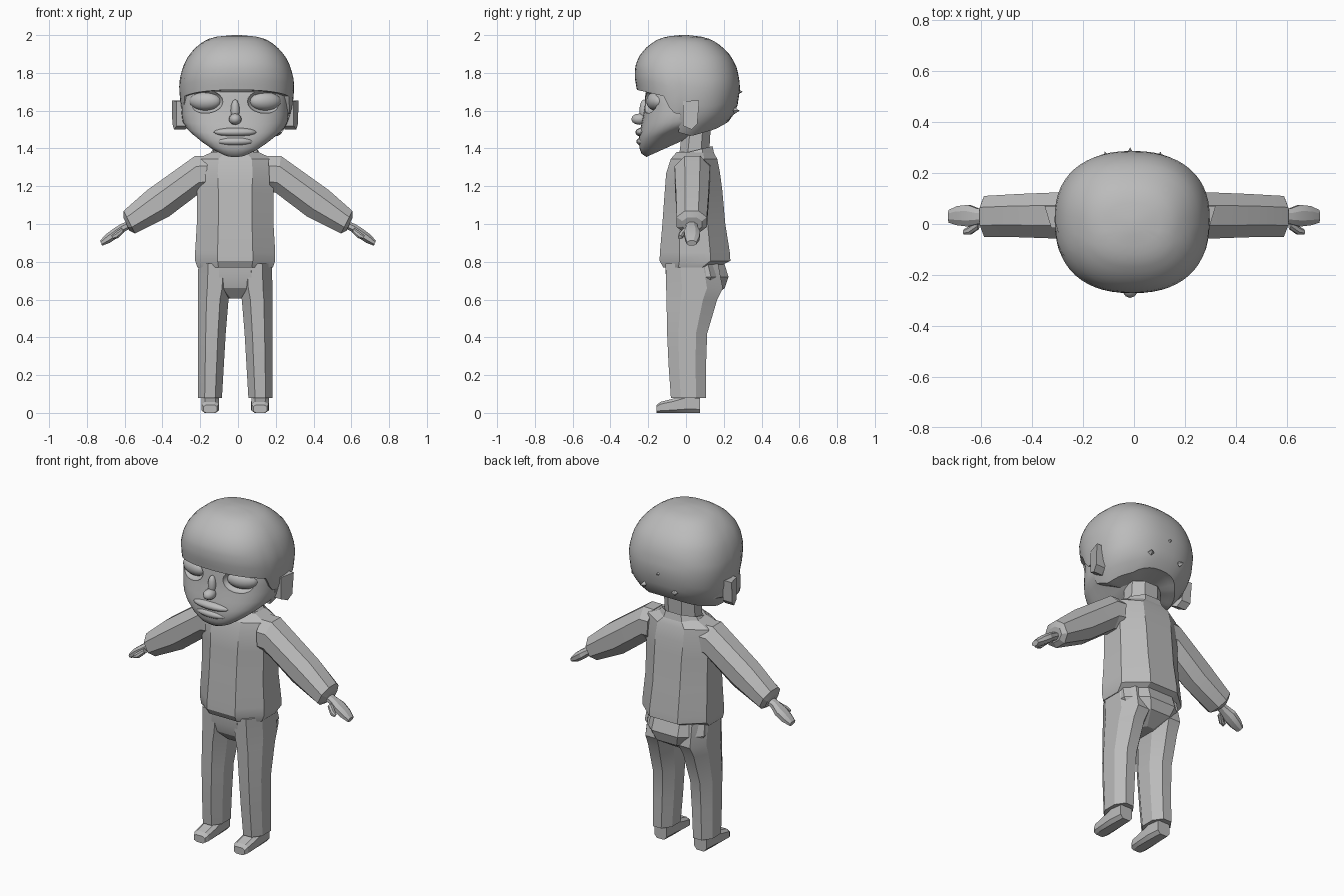
import bpy, bmesh, math
from mathutils import Vector, Matrix

if "Cube" in bpy.data.objects:
    bpy.data.objects.remove(bpy.data.objects["Cube"])

CX = -0.015  # body centre line
grey = bpy.data.materials.new("plain grey")
grey.diffuse_color = (0.5, 0.5, 0.5, 1)
grey.use_nodes = True
grey.node_tree.nodes["Principled BSDF"].inputs["Base Color"].default_value = grey.diffuse_color


def finish(name, bm, angle):
    bmesh.ops.recalc_face_normals(bm, faces=bm.faces)
    me = bpy.data.meshes.new(name)
    bm.to_mesh(me)
    bm.free()
    me.materials.append(grey)
    ob = bpy.data.objects.new(name, me)
    bpy.context.collection.objects.link(ob)
    shade(ob, angle)
    return ob


def shade(ob, angle):
    me = ob.data
    me.polygons.foreach_set("use_smooth", [angle > 0] * len(me.polygons))
    if angle > 0:
        me.set_sharp_from_angle(angle=math.radians(angle))


def loft(name, rings, angle=20):
    """Skin closed rings of points and cap both ends."""
    bm = bmesh.new()
    vs = [[bm.verts.new(p) for p in r] for r in rings]
    n = len(vs[0])
    for a, b in zip(vs, vs[1:]):
        for i in range(n):
            j = (i + 1) % n
            bm.faces.new((a[i], a[j], b[j], b[i]))
    bm.faces.new(vs[0])
    bm.faces.new(vs[-1])
    return finish(name, bm, angle)


def octagon(c=0.28):
    return [(c, 0), (1 - c, 0), (1, c), (1, 1 - c), (1 - c, 1), (c, 1), (0, 1 - c), (0, c)]


def flat_ring(z, x0, x1, y0, y1, tilt=0.0):
    """Chamfered rectangle lying in xy."""
    return [(x0 + (x1 - x0) * u, y0 + (y1 - y0) * v, z + tilt * (y1 - y0) * v) for u, v in octagon()]


def limb_ring(s, xt, zt, xb, zb, y0, y1):
    """Chamfered section between a top and a bottom point, on side s."""
    return [(s * (xb + (xt - xb) * u), y0 + (y1 - y0) * v, zb + (zt - zb) * u) for u, v in octagon()]


def interp(t, table, k=1):
    if t <= table[0][0]:
        return table[0][k]
    for a, b in zip(table, table[1:]):
        if t <= b[0]:
            return a[k] + (b[k] - a[k]) * (t - a[0]) / (b[0] - a[0])
    return table[-1][k]


def power(v, p):
    return math.copysign(abs(v) ** p, v)


def oval(name, loc, scale, rot=0.0, seg=20):
    bm = bmesh.new()
    m = Matrix.Translation(loc) @ Matrix.Rotation(rot, 4, 'Z') @ Matrix.Diagonal((*scale, 1))
    bmesh.ops.create_uvsphere(bm, u_segments=seg, v_segments=seg // 2, radius=1, matrix=m)
    return finish(name, bm, 60)


# Head: oval rings, tilted up toward the back at the jaw
HEAD = [  # z, half width, front y, back y, tilt
    (1.355, .08, -.21, .0, .45), (1.372, .14, -.235, .08, .42), (1.40, .19, -.246, .12, .38),
    (1.44, .235, -.25, .16, .28), (1.48, .262, -.246, .18, .17), (1.53, .278, -.236, .2, .06),
    (1.58, .283, -.226, .2, 0), (1.63, .283, -.218, .2, 0), (1.68, .28, -.216, .2, 0),
    (1.74, .26, -.205, .2, 0), (1.80, .2, -.15, .15, 0)]
rings = []
for z, hx, yf, yb, tilt in HEAD:
    ring = []
    for i in range(40):
        a = 2 * math.pi * i / 40
        y = (yf + yb) / 2 + (yb - yf) / 2 * power(math.sin(a), .8)
        ring.append((CX + hx * power(math.cos(a), .8), y, z + tilt * (y - yf)))
    rings.append(ring)
head = loft("head", rings, 35)

# Eyes set in carved sockets
for s, side in ((-1, "right"), (1, "left")):
    cutter = oval(side + "_socket_cutter", (CX + s * .158, -.198, 1.648), (.098, .045, .062), s * .3)
    mod = head.modifiers.new("socket", 'BOOLEAN')
    mod.operation, mod.solver, mod.object = 'DIFFERENCE', 'EXACT', cutter
    bpy.context.view_layer.objects.active = head
    bpy.ops.object.modifier_apply(modifier=mod.name)
    bpy.data.objects.remove(cutter)
    oval(side + "_eye", (CX + s * .158, -.158, 1.65), (.088, .048, .05), s * .3)
shade(head, 35)

# Nose and lips
oval("nose", (CX, -.245, 1.555), (.034, .045, .03), seg=12)
oval("nose_bridge", (CX, -.222, 1.60), (.024, .025, .06), seg=12)
oval("upper_lip", (CX, -.232, 1.486), (.115, .036, .024), seg=16)
oval("lower_lip", (CX, -.228, 1.437), (.10, .035, .024), seg=16)

# Hair: smooth dome whose lower edge steps down past the temples
DOME = [  # z, half width, front y, back y
    (1.46, .225, -.24, .13), (1.52, .262, -.24, .205), (1.57, .282, -.24, .25),
    (1.63, .297, -.245, .273), (1.72, .305, -.262, .287), (1.78, .3, -.272, .28),
    (1.84, .282, -.268, .265), (1.89, .256, -.247, .237), (1.93, .222, -.215, .2),
    (1.96, .185, -.178, .163), (1.98, .15, -.143, .125), (1.993, .1, -.1, .075), (2.0, .02, -.03, .01)]
EDGE = [(-.27, 1.71), (-.12, 1.675), (-.09, 1.59), (-.01, 1.58), (.01, 1.485), (.13, 1.465), (.25, 1.50), (.29, 1.54)]
COLS, ROWS = 56, 16
columns = []
for i in range(COLS):
    a = 2 * math.pi * i / COLS
    c, s = power(math.cos(a), .85), power(math.sin(a), .85)
    zb = interp(.01 + .28 * s, EDGE)
    col = []
    for j in range(ROWS + 1):
        z = zb + (2 - zb) * math.sin(math.pi / 2 * j / ROWS)
        hx, yf, yb = (interp(z, DOME, k) for k in (1, 2, 3))
        col.append((CX + .008 + hx * c, (yf + yb) / 2 + (yb - yf) / 2 * s, z))
    x, y, _ = col[0]
    rim = (CX + (x - CX) * .86, y * .86, zb)
    core = (CX + (x - CX) * .1, y * .1, 1.5)
    columns.append([core, rim] + col)
loft("hair", list(zip(*columns)), 40)

# Small stray tufts at the back of the hair
for x, y, z in ((CX, .285, 1.70), (-.11, .27, 1.60), (.10, .27, 1.60), (.2, .2, 1.66)):
    bm = bmesh.new()
    out = Vector((x - CX, y, 0)).normalized()
    m = Matrix.Translation((x, y, z)) @ out.to_track_quat('Z', 'Y').to_matrix().to_4x4()
    bmesh.ops.create_cone(bm, cap_ends=True, segments=4, radius1=.018, radius2=0, depth=.03, matrix=m)
    finish("hair_tuft", bm, 0)

# Neck and collar
loft("neck", [flat_ring(1.33, CX - .1, CX + .1, -.04, .12), flat_ring(1.5, CX - .1, CX + .1, -.02, .13)])
loft("collar", [flat_ring(1.345, CX - .15, CX + .15, -.075, .155),
                flat_ring(1.365, CX - .115, CX + .115, -.05, .14, .25),
                flat_ring(1.35, CX - .09, CX + .09, -.03, .12, .25)])

# Sweater body
SWEATER = [(.77, .2, -.12, .165), (.805, .212, -.14, .235), (.85, .212, -.138, .232), (1.0, .203, -.125, .208),
           (1.18, .203, -.112, .192), (1.27, .21, -.105, .18), (1.345, .2, -.08, .165), (1.38, .125, -.05, .145)]
loft("sweater", [flat_ring(z, CX - h, CX + h, a, b) for z, h, a, b in SWEATER])

# Trouser seat
SEAT = [(.80, .19, -.108, .2), (.72, .195, -.107, .225), (.66, .15, -.09, .205), (.605, .05, -.04, .12)]
loft("trouser_seat", [flat_ring(z, CX - h, CX + h, a, b) for z, h, a, b in SEAT])

LEG = [  # z, inner x, outer x, front y, back y
    (.79, .01, .195, -.108, .17), (.66, .02, .197, -.105, .195), (.60, .035, .197, -.103, .165),
    (.42, .05, .197, -.1, .112), (.25, .06, .197, -.092, .106), (.08, .07, .197, -.08, .105)]
SHOE = [  # y, half width, bottom z, top z
    (-.155, .036, 0, .042), (-.135, .045, 0, .058), (-.07, .047, 0, .075), (0, .046, 0, .10), (.075, .04, 0, .095)]
SLEEVE = [  # top x, top z, bottom x, bottom z, front y, back y
    (.16, 1.36, .17, 1.17, -.06, .13), (.228, 1.36, .2, 1.165, -.06, .127),
    (.48, 1.18, .365, 1.04, -.052, .118), (.605, 1.07, .545, .95, -.05, .11),
    (.607, 1.035, .575, .965, -.02, .085)]
HAND = [(.57, 1.02, .555, .985, 0, .06), (.62, 1.0, .60, .96, 0, .06), (.66, .975, .635, .93, -.01, .075),
        (.70, .945, .68, .90, -.005, .07), (.73, .912, .72, .885, .005, .055)]
THUMB = [(.615, .98, .605, .955, -.02, .02), (.65, .955, .635, .925, -.042, -.008),
         (.67, .938, .66, .92, -.042, -.02)]

# Paired limbs and ears
for s, side in ((-1, "right"), (1, "left")):
    loft(side + "_trouser_leg", [flat_ring(z, CX + s * i, CX + s * o, a, b) for z, i, o, a, b in LEG])
    loft(side + "_shoe", [[(CX + s * .132 + w * (2 * u - 1), y, z0 + (z1 - z0) * v)
                           for u, v in octagon(.2)] for y, w, z0, z1 in SHOE])
    for part, table in (("sleeve", SLEEVE), ("hand", HAND), ("thumb", THUMB)):
        loft(side + "_" + part, [limb_ring(s, *row) for row in table])
    # Ear: thin plate flaring out toward the back
    outline = [(-.015, 1.52), (.03, 1.50), (.06, 1.53), (.07, 1.655), (-.015, 1.65)]
    loft(side + "_ear", [[(CX + s * (x + f * (y + .015)), y, z) for y, z in outline]
                         for x, f in ((.25, .3), (.31, .3))], 0)
